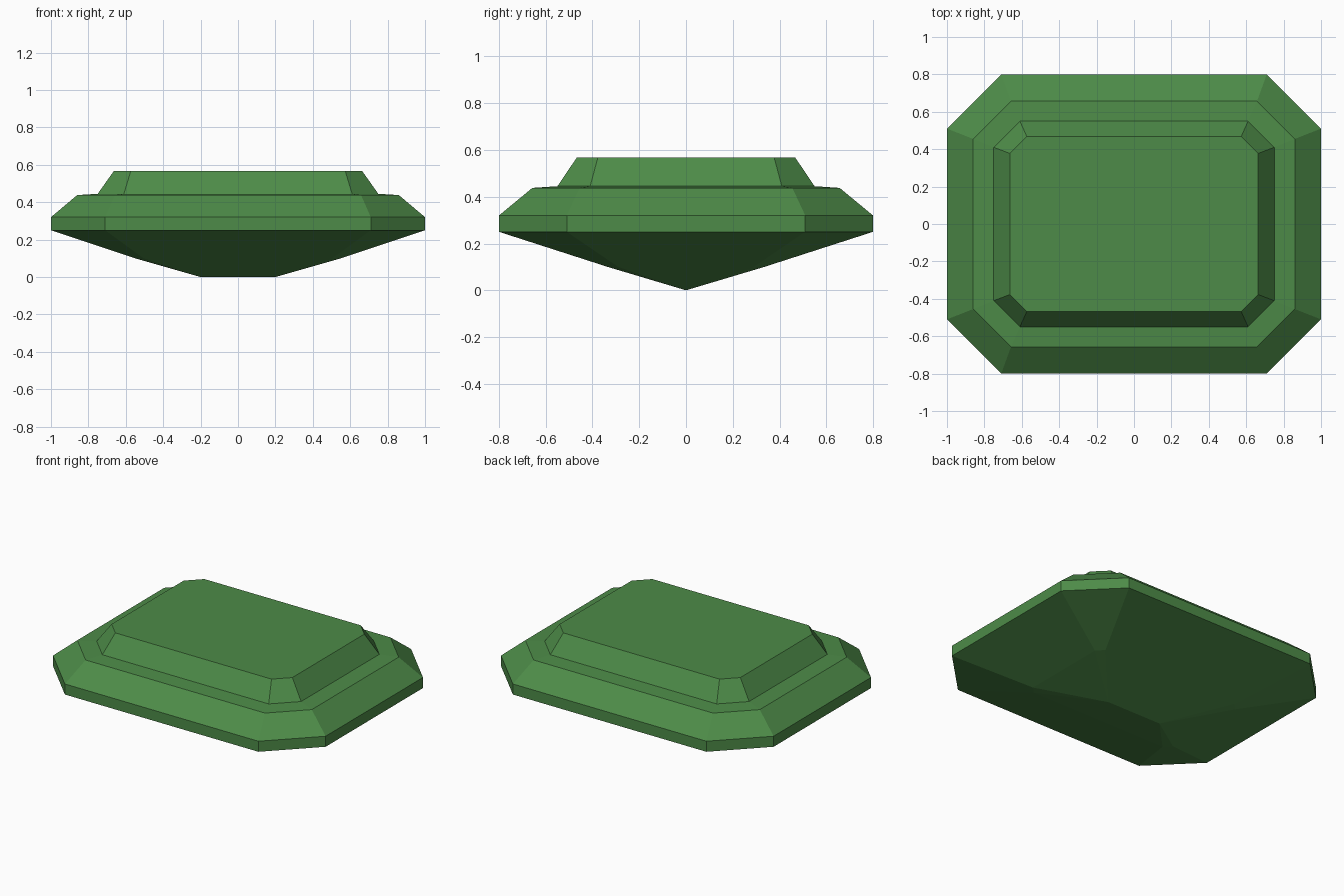
import bpy
import bmesh

cube = bpy.data.objects.get("Cube")
if cube:
    bpy.data.objects.remove(cube, do_unlink=True)

# Single green gem colour
green = bpy.data.materials.new("emerald green")
green.use_nodes = True
colour = (0.075, 0.26, 0.065, 1.0)
green.diffuse_color = colour
green.node_tree.nodes["Principled BSDF"].inputs["Base Color"].default_value = colour


def octagon(hx, hy, cut):
    """Rectangle of half sizes hx, hy with 45 degree corner cuts, anticlockwise."""
    quarter = [(hx, hy - cut), (hx - cut, hy)]
    mirrored = [(-x, y) for x, y in reversed(quarter)]
    half = quarter + mirrored
    return half + [(-x, -y) for x, y in half]


# Levels from the keel up: half width, half depth, corner cut, height
levels = [
    (0.20, 0.00, 0.00, 0.00),    # keel line
    (0.55, 0.335, 0.045, 0.10),  # pavilion break
    (1.00, 0.80, 0.29, 0.25),    # girdle bottom
    (1.00, 0.80, 0.29, 0.32),    # girdle top
    (0.86, 0.657, 0.202, 0.438), # crown edge
    (0.75, 0.55, 0.14, 0.445),   # foot of the table step
    (0.663, 0.467, 0.09, 0.568), # table
]

bm = bmesh.new()
rings = [[bm.verts.new((x, y, z)) for x, y in octagon(hx, hy, cut)]
         for hx, hy, cut, z in levels]

# Facets between neighbouring levels, then the flat table
for low, high in zip(rings, rings[1:]):
    for i in range(8):
        j = (i + 1) % 8
        bm.faces.new((low[i], low[j], high[j], high[i]))
bm.faces.new(rings[-1])

# Collapse the lowest ring into the two ends of the keel
bmesh.ops.remove_doubles(bm, verts=bm.verts, dist=0.0005)
bmesh.ops.recalc_face_normals(bm, faces=bm.faces)

mesh = bpy.data.meshes.new("cut_gem")
bm.to_mesh(mesh)
bm.free()
mesh.materials.append(green)
gem = bpy.data.objects.new("cut_gem", mesh)
bpy.context.collection.objects.link(gem)
